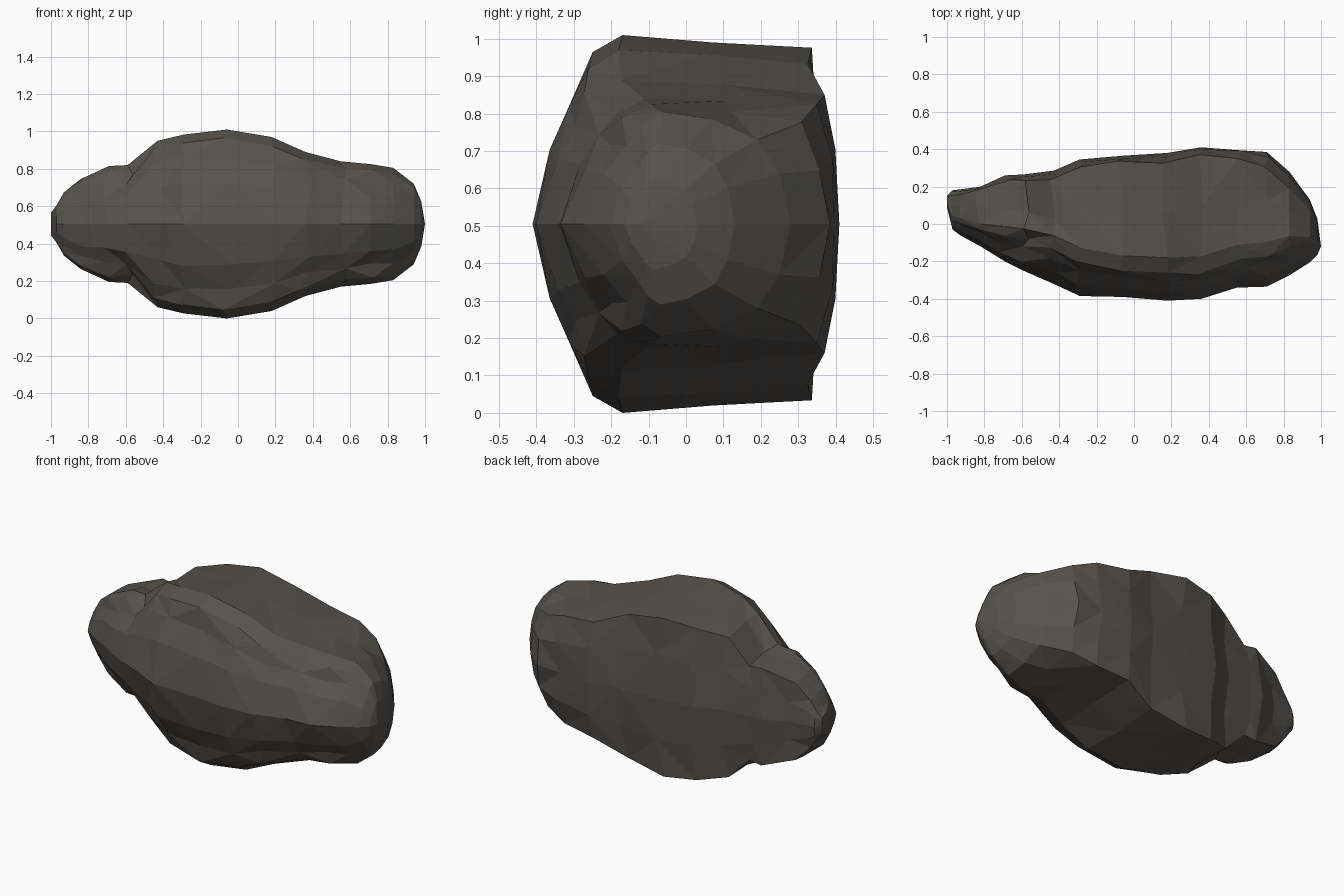
import bpy, bmesh, random

if "Cube" in bpy.data.objects:
    bpy.data.objects.remove(bpy.data.objects["Cube"])

random.seed(11)

# stone colour
stone = bpy.data.materials.new("dark grey brown stone")
stone.diffuse_color = (0.095, 0.085, 0.074, 1)
stone.use_nodes = True
stone.node_tree.nodes["Principled BSDF"].inputs["Base Color"].default_value = stone.diffuse_color

# stations along the rock: x, front y, back y, half height, front shoulder width, end rounding
STATIONS = [
    (-1.00, 0.09, 0.15, 0.06, 0.25, 0.4),
    (-0.97, -0.03, 0.18, 0.10, 0.25, 0.3),
    (-0.93, -0.06, 0.185, 0.17, 0.28, 0.3),
    (-0.82, -0.12, 0.20, 0.25, 0.30, 0.2),
    (-0.69, -0.20, 0.26, 0.31, 0.30, 0.1),
    (-0.59, -0.25, 0.265, 0.315, 0.32, 0.1),
    (-0.43, -0.32, 0.285, 0.445, 0.32, 0.1),
    (-0.29, -0.385, 0.345, 0.478, 0.26, 0.0),
    (-0.06, -0.39, 0.365, 0.505, 0.18, 0.0),
    (0.18, -0.41, 0.38, 0.465, 0.18, 0.05),
    (0.36, -0.40, 0.41, 0.385, 0.17, 0.05),
    (0.55, -0.34, 0.395, 0.335, 0.20, 0.0),
    (0.71, -0.335, 0.385, 0.32, 0.24, 0.2),
    (0.83, -0.275, 0.28, 0.30, 0.28, 0.5),
    (0.94, -0.205, 0.13, 0.215, 0.30, 0.5),
    (0.98, -0.165, 0.03, 0.12, 0.30, 0.5),
]


def half_section(s, rnd):
    """Upper half outline, front to back: fraction of depth, fraction of height."""
    return [(0, 0), (0.35 * s, 0.45), (0.75 * s, 0.70), (s, 0.89), (s + 0.1, 1.0),
            (0.62, 0.985 - 0.1 * rnd), (0.95 - 0.22 * rnd, 0.95 - 0.4 * rnd),
            (0.985 - 0.08 * rnd, 0.5 - 0.1 * rnd), (1, 0)]


bm = bmesh.new()
rings = []
for k, (x, y0, y1, h, s, rnd) in enumerate(STATIONS):
    inner = 3 <= k <= 12
    prof = half_section(s, rnd)
    ring = []
    for i, (t, f) in enumerate(prof):
        dx = dy = dz = 0.0
        if inner and 0 < i < len(prof) - 1:      # chipped irregularity
            dx = random.uniform(-0.03, 0.03)
            dy = random.uniform(-0.01, 0.01)
            dz = random.uniform(-0.015, 0.012)
            if i == 4:
                dx = dz = 0.0                    # keep the crest line
            if i == 5:
                dy, dz = dy * 4, -abs(dz)
        ring.append(bm.verts.new((x + dx, y0 + (y1 - y0) * t + dy, f * h + dz)))
    rings.append(ring)

# facets between stations, split on random diagonals
for a, b in zip(rings, rings[1:]):
    for i in range(len(a) - 1):
        p, q, r, t = a[i], b[i], b[i + 1], a[i + 1]
        if random.random() < 0.5:
            bm.faces.new((p, q, r))
            bm.faces.new((p, r, t))
        else:
            bm.faces.new((p, q, t))
            bm.faces.new((q, r, t))

# blunt left end and pointed right end
bm.faces.new(rings[0])
tip = bm.verts.new((1.0, -0.12, 0))
last = rings[-1]
for i in range(len(last) - 1):
    bm.faces.new((last[i], tip, last[i + 1]))

mesh = bpy.data.meshes.new("rock")
bm.to_mesh(mesh)
bm.free()
mesh.materials.append(stone)
rock = bpy.data.objects.new("rock", mesh)
bpy.context.collection.objects.link(rock)
rock.location.z = 0.505

# lower half mirrors the upper half
mir = rock.modifiers.new("mirror", 'MIRROR')
mir.use_axis = (False, False, True)
mir.use_clip = True
mir.merge_threshold = 0.001
